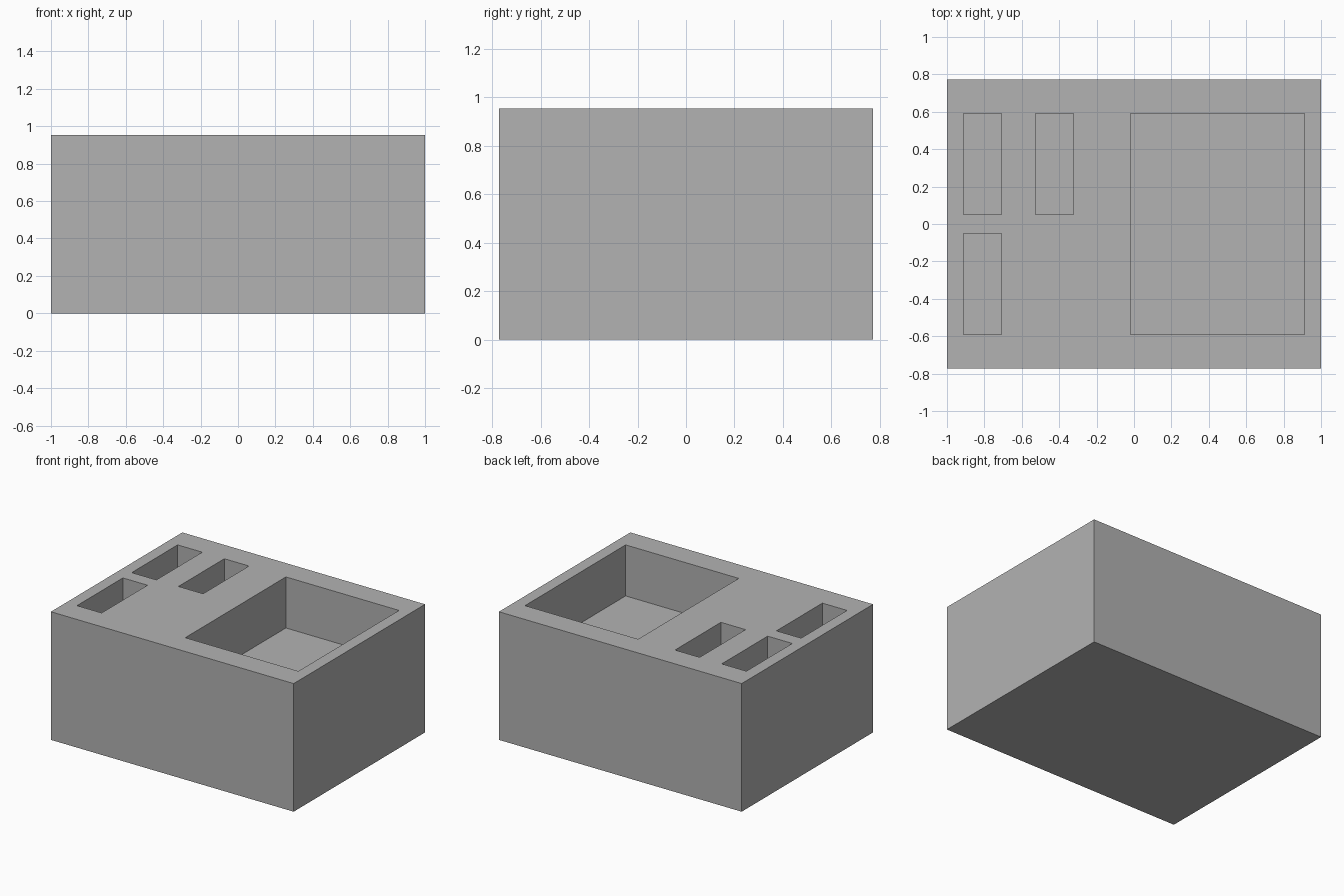
import bpy

default_cube = bpy.data.objects.get("Cube")
if default_cube:
    bpy.data.objects.remove(default_cube, do_unlink=True)

HEIGHT = 0.954
DEPTH = 0.38
OVERSHOOT = 0.1


def make_material(name, color):
    mat = bpy.data.materials.new(name)
    mat.use_nodes = True
    mat.diffuse_color = color
    mat.node_tree.nodes["Principled BSDF"].inputs["Base Color"].default_value = color
    return mat


def make_box(name, x, y, z):
    """Box spanning the given (low, high) range on each axis."""
    spans = (x, y, z)
    bpy.ops.mesh.primitive_cube_add(size=1, location=[(a + b) / 2 for a, b in spans])
    box = bpy.context.object
    box.name = name
    box.scale = [b - a for a, b in spans]
    bpy.ops.object.transform_apply(location=True, rotation=False, scale=True)
    return box


# Solid block
block = make_box("tray_block", (-1, 1), (-0.773, 0.773), (0, HEIGHT))
block.data.materials.append(make_material("plain grey", (0.448, 0.448, 0.448, 1)))

# Pockets sunk into the top: three narrow slots and one large bay
pockets = {
    "back_right_slot": ((-0.912, -0.709), (0.052, 0.592)),
    "back_middle_slot": ((-0.527, -0.324), (0.052, 0.592)),
    "front_right_slot": ((-0.912, -0.709), (-0.592, -0.052)),
    "large_bay": ((-0.02, 0.912), (-0.592, 0.592)),
}
for name, (x, y) in pockets.items():
    cutter = make_box(name + "_cutter", x, y, (HEIGHT - DEPTH, HEIGHT + OVERSHOOT))
    cutter.hide_render = True
    cut = block.modifiers.new(name, "BOOLEAN")
    cut.operation = "DIFFERENCE"
    cut.solver = "EXACT"
    cut.object = cutter
    bpy.context.view_layer.objects.active = block
    bpy.ops.object.modifier_apply(modifier=cut.name)
    bpy.data.objects.remove(cutter, do_unlink=True)
